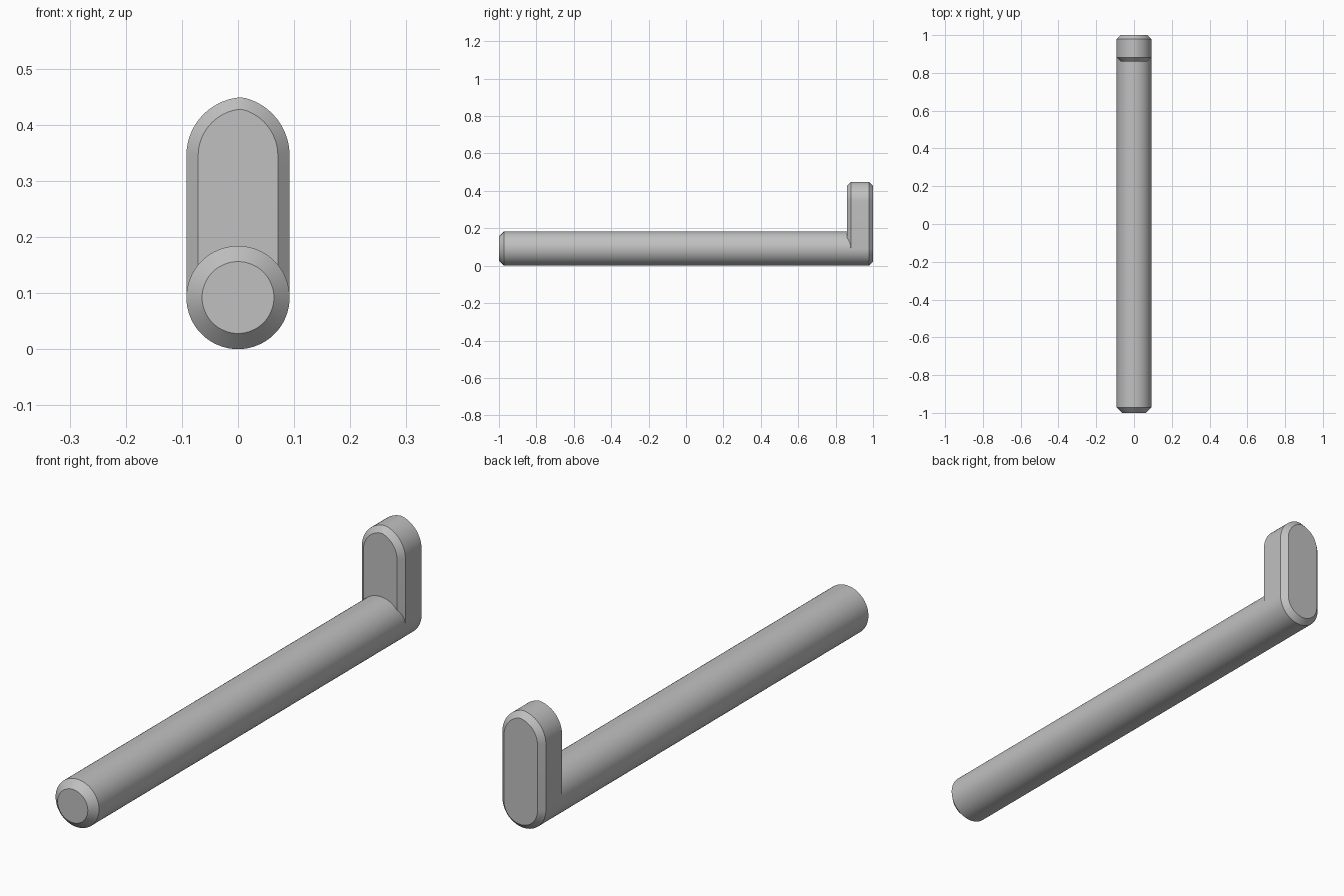
import bpy
import bmesh
from math import pi, cos, sin, acos

cube = bpy.data.objects.get("Cube")
if cube:
    bpy.data.objects.remove(cube, do_unlink=True)

grey = bpy.data.materials.new("plain_grey")
grey.use_nodes = True
colour = (0.53, 0.53, 0.53, 1)
grey.diffuse_color = colour
grey.node_tree.nodes["Principled BSDF"].inputs["Base Color"].default_value = colour

R = 0.092       # rod radius, also half the plate width
TOP = 0.345     # height where the plate's top arcs begin
CUT = 0.021     # plate chamfer


def arc(cx, cz, r, start, end, steps):
    return [(cx + r * cos(start + (end - start) * i / steps),
             cz + r * sin(start + (end - start) * i / steps)) for i in range(steps + 1)]


def circle(inset):
    return arc(0, R, R - inset, 0, 2 * pi, 64)[:-1]


def plate_outline(inset):
    """Round bottom and two slightly offset arcs meeting in a soft peak."""
    left_x, right_x = 0.012, -0.014
    left_r, right_r = left_x + R - inset, R - right_x - inset
    peak = acos((left_x - right_x) / right_r)
    return (arc(0, R, R - inset, pi, 2 * pi, 32)
            + arc(right_x, TOP, right_r, 0, peak, 16)
            + arc(left_x, TOP, left_r, pi / 2, pi, 16)[1:])


def loft(name, outline, sections):
    """Skin an outline through (y, inset) sections and cap both ends."""
    bm = bmesh.new()
    rings = [[bm.verts.new((x, y, z)) for x, z in outline(inset)] for y, inset in sections]
    for a, b in zip(rings, rings[1:]):
        for i in range(len(a)):
            j = (i + 1) % len(a)
            bm.faces.new((a[i], a[j], b[j], b[i]))
    bm.faces.new(rings[0])
    bm.faces.new(rings[-1])
    bmesh.ops.recalc_face_normals(bm, faces=bm.faces[:])
    mesh = bpy.data.meshes.new(name)
    bm.to_mesh(mesh)
    bm.free()
    mesh.materials.append(grey)
    obj = bpy.data.objects.new(name, mesh)
    bpy.context.collection.objects.link(obj)
    bpy.ops.object.select_all(action="DESELECT")
    obj.select_set(True)
    bpy.context.view_layer.objects.active = obj
    bpy.ops.object.shade_smooth_by_angle(angle=pi / 6)
    return obj


# Long rod with a chamfered free end
loft("rod", circle, [(-1, 0.028), (-0.972, 0), (0.86 + CUT, 0)])

# Upright end plate, chamfered front and back
loft("end_plate", plate_outline,
     [(0.86, CUT), (0.86 + CUT, 0), (1 - CUT, 0), (1, CUT)])
